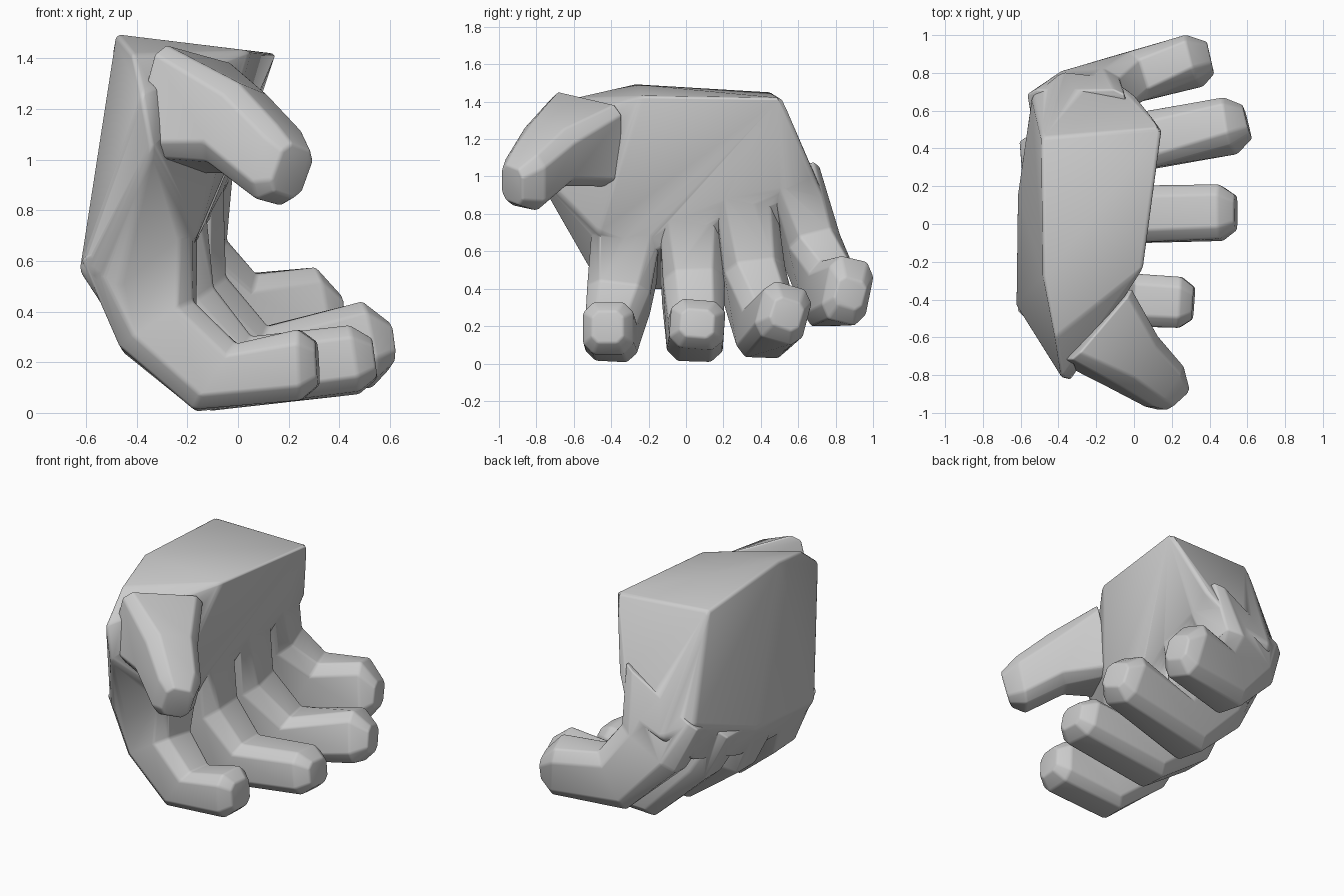
import bpy, bmesh
from mathutils import Vector as V

if "Cube" in bpy.data.objects:
    bpy.data.objects.remove(bpy.data.objects["Cube"])


def finish(name, bm, bevel=0):
    bmesh.ops.recalc_face_normals(bm, faces=bm.faces)
    me = bpy.data.meshes.new(name)
    bm.to_mesh(me)
    bm.free()
    ob = bpy.data.objects.new(name, me)
    bpy.context.collection.objects.link(ob)
    if bevel:
        m = ob.modifiers.new("bevel", 'BEVEL')
        m.width, m.segments, m.angle_limit = bevel, 3, 0.3
        bpy.context.view_layer.objects.active = ob
        bpy.ops.object.modifier_apply(modifier="bevel")
    return ob


def hull(name, pts, bevel):
    bm = bmesh.new()
    vs = [bm.verts.new(p) for p in pts]
    r = bmesh.ops.convex_hull(bm, input=vs)
    bmesh.ops.delete(bm, geom=list({g for g in r["geom_interior"] + r["geom_unused"]
                                    if isinstance(g, bmesh.types.BMVert)}), context='VERTS')
    bmesh.ops.dissolve_limit(bm, angle_limit=0.12, verts=bm.verts, edges=bm.edges)
    return finish(name, bm, bevel)


def finger(name, secs, tilt):
    # each section: outer x, outer z, inner x, inner z, centre y, half width
    mids = [V(((a + c) / 2, y, (b + d) / 2)) for a, b, c, d, y, w in secs]
    last = len(secs) - 1
    bm = bmesh.new()
    rings = []
    for i, (a, b, c, d, y, w) in enumerate(secs):
        t = tilt * min(1, i / 3) * (0.6 if i == last else 1)
        up = V((c - a, t, d - b)) / 2
        tan = mids[min(i + 1, last)] - mids[max(i - 1, 0)]
        side = tan.cross(up).normalized()
        if side.y < 0:
            side = -side
        k = 0.8 if i == 0 else 0.6
        octo = [(1, k), (k, 1), (-k, 1), (-1, k), (-1, -k), (-k, -1), (k, -1), (1, -k)]
        rings.append([bm.verts.new(mids[i] + side * w * s + up * u) for s, u in octo])
    for p, q in zip(rings, rings[1:]):
        for j in range(8):
            bm.faces.new((p[j], p[(j + 1) % 8], q[(j + 1) % 8], q[j]))
    bm.faces.new(rings[0])
    bm.faces.new(rings[-1])
    return finish(name, bm, 0.012)


# Palm, with the web running out to the thumb root
hand = hull("hand", [
    (-.48, -.27, 1.495), (-.49, .46, 1.45), (.15, .51, 1.42), (.05, -.23, 1.43),
    (-.42, -.6, 1.42), (-.38, -.82, 1.26), (-.34, -.83, 1.05),
    (-.625, -.43, .56), (-.56, -.5, .56), (-.16, -.47, .7),
    (-.62, .15, .6), (-.54, .68, .8), (-.38, .81, .72), (-.12, .78, .8),
    (.01, .68, 1.0), (-.13, -.1, .74), (-.2, -.2, .6),
    (-.5, -.44, .37), (-.52, .2, .41), (-.47, .6, .52)], .045)

# Thumb
parts = [finger("thumb", [
    (-.16, 1.42, -.28, .98, -.53, .25), (.06, 1.28, -.07, .97, -.73, .17),
    (.2, 1.13, .12, .83, -.86, .135), (.25, 1.05, .18, .86, -.93, .085)], 0)]

# Four curled fingers
parts += [finger("index_finger", [
    (-.61, .59, -.17, .8, -.31, .19), (-.46, .25, -.17, .43, -.36, .17),
    (-.17, .01, 0, .27, -.4, .14), (.25, .05, .24, .33, -.415, .135),
    (.32, .11, .31, .28, -.42, .085)], 0),
    finger("middle_finger", [
    (-.61, .59, -.14, .9, .02, .165), (-.46, .26, -.1, .5, .04, .165),
    (-.11, .01, .05, .3, .05, .15), (.48, .08, .44, .34, .06, .145),
    (.55, .14, .53, .29, .06, .09)], .02),
    finger("ring_finger", [
    (-.6, .63, -.07, 1.0, .31, .16), (-.44, .33, -.06, .55, .36, .165),
    (-.1, .03, .1, .34, .43, .15), (.54, .12, .48, .42, .52, .135),
    (.61, .19, .59, .34, .54, .085)], .08),
    finger("little_finger", [
    (-.55, .75, -.03, 1.05, .58, .14), (-.43, .48, -.06, .7, .68, .145),
    (-.12, .2, .05, .55, .77, .135), (.35, .22, .29, .56, .865, .125),
    (.41, .3, .4, .45, .88, .08)], .07)]

# Fuse into one skin
bpy.context.view_layer.objects.active = hand
for p in parts:
    m = hand.modifiers.new("union", 'BOOLEAN')
    m.operation, m.solver, m.object = 'UNION', 'EXACT', p
    bpy.ops.object.modifier_apply(modifier="union")
    bpy.data.objects.remove(p)
hand.select_set(True)
bpy.ops.object.shade_smooth_by_angle(angle=0.75)
